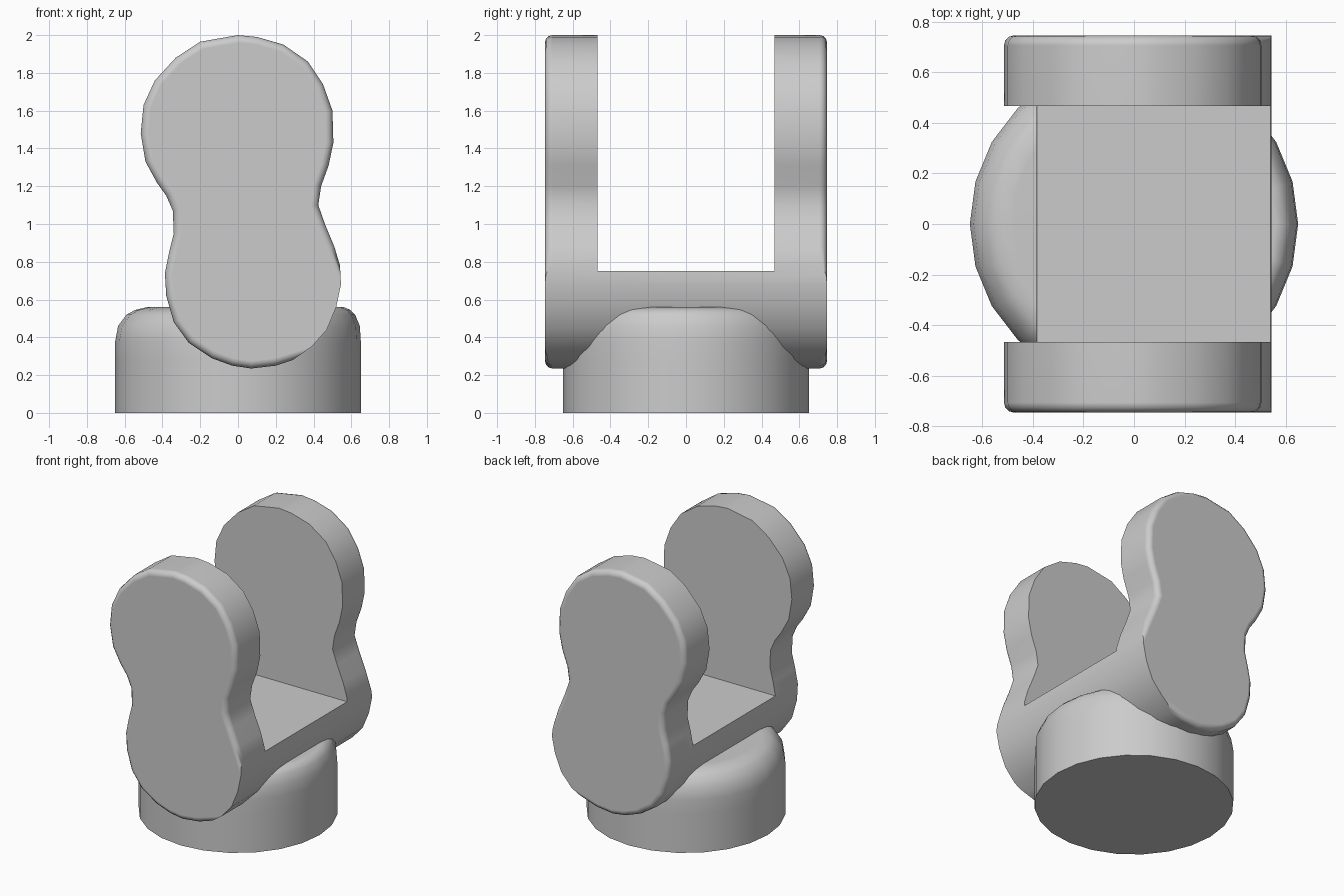
import bpy, bmesh, math

if "Cube" in bpy.data.objects:
    bpy.data.objects.remove(bpy.data.objects["Cube"], do_unlink=True)

grey = bpy.data.materials.new("plain grey")
grey.use_nodes = True
colour = (0.6, 0.6, 0.6, 1)
grey.diffuse_color = colour
grey.node_tree.nodes["Principled BSDF"].inputs["Base Color"].default_value = colour


def make_object(name, bm):
    bmesh.ops.recalc_face_normals(bm, faces=bm.faces)
    mesh = bpy.data.meshes.new(name)
    bm.to_mesh(mesh)
    bm.free()
    mesh.materials.append(grey)
    obj = bpy.data.objects.new(name, mesh)
    bpy.context.collection.objects.link(obj)
    return obj


def select(obj):
    bpy.ops.object.select_all(action="DESELECT")
    obj.select_set(True)
    bpy.context.view_layer.objects.active = obj


def smooth(obj):
    select(obj)
    bpy.ops.object.shade_smooth_by_angle(angle=math.radians(35))
    weighted = obj.modifiers.new("flat caps", "WEIGHTED_NORMAL")
    weighted.keep_sharp = True


# Base: round drum with a softened shoulder, slightly off centre at the top
SIDES = 24
shoulder = [(.65, 0, 0), (.65, .28, 0), (.65, .38, 0), (.64, .46, .005),
            (.605, .52, .015), (.57, .545, .025), (.52, .56, .04)]
bm = bmesh.new()
rings = []
for radius, z, shift in shoulder:
    angles = [math.tau * i / SIDES for i in range(SIDES)]
    rings.append([bm.verts.new((shift + radius * math.cos(a), radius * math.sin(a), z))
                  for a in angles])
for low, high in zip(rings, rings[1:]):
    for i in range(SIDES):
        j = (i + 1) % SIDES
        bm.faces.new((low[i], low[j], high[j], high[i]))
bm.faces.new(rings[0])
bm.faces.new(rings[-1])
smooth(make_object("base", bm))

# Cradle: hourglass outline extruded from front to back
HALF_DEPTH = .747
outline = [(0, 2), (.1, 1.99), (.24, 1.95), (.37, 1.86), (.45, 1.74), (.5, 1.6),
           (.505, 1.43), (.48, 1.31), (.44, 1.2), (.425, 1.1), (.46, 1),
           (.51, .88), (.54, .78), (.545, .68), (.52, .56), (.47, .44),
           (.39, .35), (.29, .28), (.2, .25), (.07, .235), (-.03, .25),
           (-.14, .29), (-.26, .37), (-.34, .48), (-.38, .62), (-.387, .74),
           (-.365, .85), (-.34, .95), (-.345, 1.07), (-.38, 1.15), (-.43, 1.22),
           (-.49, 1.33), (-.515, 1.48), (-.5, 1.63), (-.44, 1.76),
           (-.33, 1.88), (-.2, 1.965)]
bm = bmesh.new()
front = [bm.verts.new((x, -HALF_DEPTH, z)) for x, z in outline]
back = [bm.verts.new((x, HALF_DEPTH, z)) for x, z in outline]
bm.faces.new(front)
bm.faces.new(back)
for i in range(len(outline)):
    j = (i + 1) % len(outline)
    bm.faces.new((front[i], front[j], back[j], back[i]))
bmesh.ops.recalc_face_normals(bm, faces=bm.faces)


# Round the outer rims, leaving the lower left side square
def is_rounded(edge):
    a, b = (v.co for v in edge.verts)
    middle = (a + b) / 2
    return abs(a.y - b.y) < .01 and not (middle.x > .28 and middle.z < .77)


bmesh.ops.bevel(bm, geom=[e for e in bm.edges if is_rounded(e)], offset=.04,
                segments=3, profile=.5, affect="EDGES")
cradle = make_object("cradle", bm)

# Cut the open slot between the two upright plates
bm = bmesh.new()
bmesh.ops.create_cube(bm, size=1)
bmesh.ops.scale(bm, vec=(2, .936, 2), verts=bm.verts)
bmesh.ops.translate(bm, vec=(0, 0, 1.752), verts=bm.verts)
cutter = make_object("slot_cutter", bm)
cutter.hide_render = True
slot = cradle.modifiers.new("slot", "BOOLEAN")
slot.operation = "DIFFERENCE"
slot.solver = "EXACT"
slot.object = cutter
select(cradle)
bpy.ops.object.modifier_apply(modifier="slot")
bpy.data.objects.remove(cutter, do_unlink=True)
smooth(cradle)
